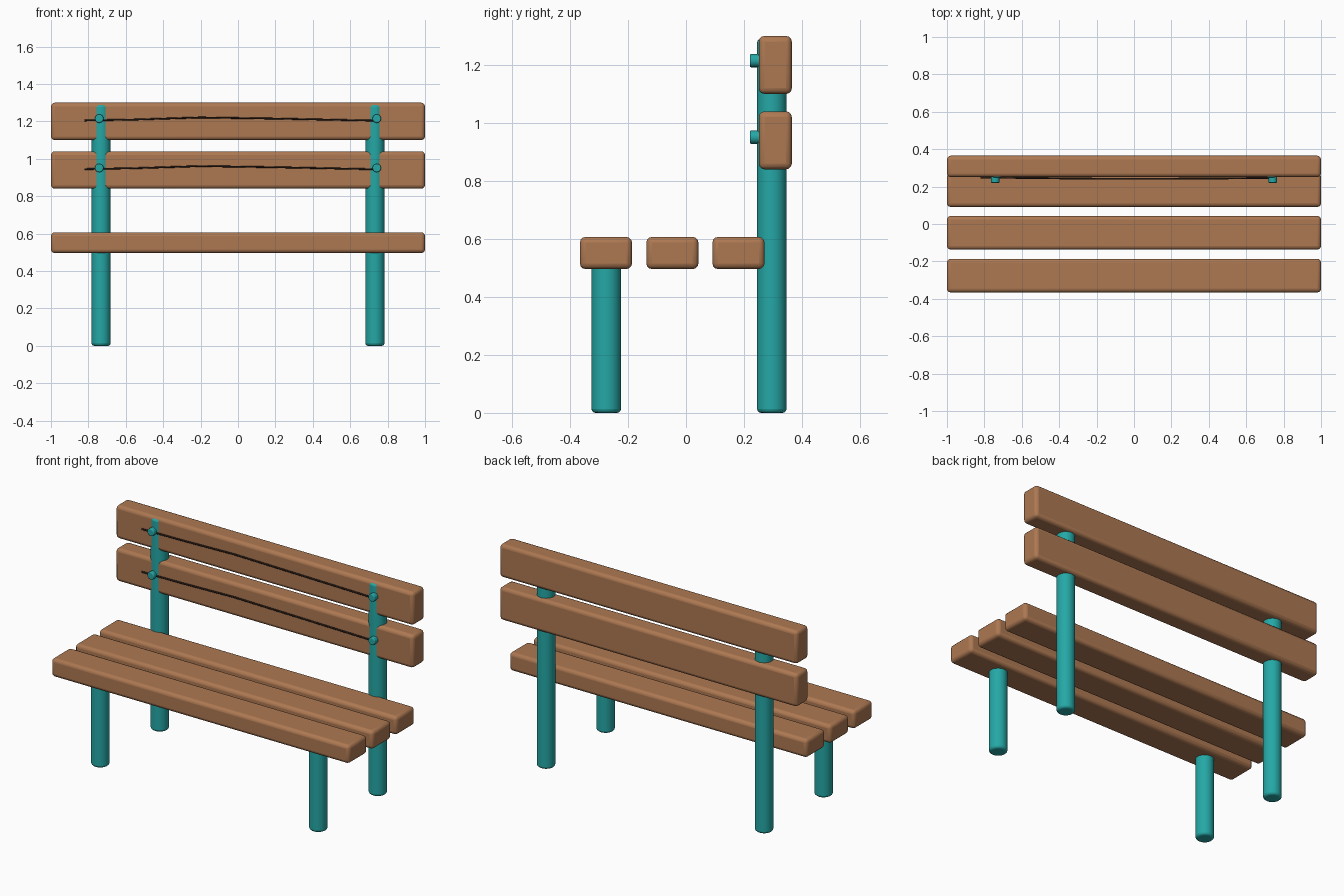
import bpy
import math

cube = bpy.data.objects.get("Cube")
if cube:
    bpy.data.objects.remove(cube, do_unlink=True)


def material(name, rgb):
    mat = bpy.data.materials.new(name)
    mat.use_nodes = True
    mat.diffuse_color = (*rgb, 1)
    bsdf = next(n for n in mat.node_tree.nodes if n.type == 'BSDF_PRINCIPLED')
    bsdf.inputs["Base Color"].default_value = (*rgb, 1)
    return mat


WOOD = material("warm wood", (0.42, 0.19, 0.085))
TEAL = material("teal metal", (0.018, 0.39, 0.38))
DARK = material("dark grain", (0.035, 0.018, 0.012))


def finish(obj, name, mat, bevel):
    """Name, colour, round the edges and shade smooth."""
    obj.name = name
    obj.data.materials.append(mat)
    mod = obj.modifiers.new("rounded edges", 'BEVEL')
    mod.width = bevel
    mod.segments = 3
    mod.limit_method = 'ANGLE'
    mod.angle_limit = math.radians(40)
    bpy.ops.object.shade_smooth_by_angle(angle=math.radians(40))


def plank(name, y0, y1, z0, z1):
    bpy.ops.mesh.primitive_cube_add(size=1, location=(0, (y0 + y1) / 2, (z0 + z1) / 2))
    obj = bpy.context.object
    obj.scale = (2, y1 - y0, z1 - z0)
    bpy.ops.object.transform_apply(location=False, rotation=False, scale=True)
    finish(obj, name, WOOD, 0.02)


def rod(name, radius, length, center, bevel, rotation=(0, 0, 0), sides=32):
    bpy.ops.mesh.primitive_cylinder_add(vertices=sides, radius=radius, depth=length,
                                        location=center, rotation=rotation)
    finish(bpy.context.object, name, TEAL, bevel)


def grain_line(name, z):
    """Thin dark line arching gently across a back plank."""
    points = [(-0.82, 0.249, -0.005), (-0.55, 0.246, 0), (-0.2, 0.242, 0.011),
              (0.2, 0.242, 0.005), (0.74, 0.246, -0.006)]
    curve = bpy.data.curves.new(name, 'CURVE')
    curve.dimensions = '3D'
    curve.bevel_depth = 0.005
    curve.bevel_resolution = 1
    curve.use_fill_caps = True
    spline = curve.splines.new('POLY')
    spline.points.add(len(points) - 1)
    for p, (x, y, dz) in zip(spline.points, points):
        p.co = (x, y, z + dz, 1)
    curve.materials.append(DARK)
    bpy.context.collection.objects.link(bpy.data.objects.new(name, curve))


# Seat planks
for name, y in (("front", -0.276), ("middle", -0.047), ("rear", 0.181)):
    plank(f"seat_plank_{name}", y - 0.09, y + 0.09, 0.496, 0.607)

# Backrest planks with grain lines
for name, z in (("lower", 0.94), ("upper", 1.2)):
    plank(f"back_plank_{name}", 0.251, 0.365, z - 0.1, z + 0.1)
    grain_line(f"grain_line_{name}", z + 0.01)

# Legs, back posts and bolts on both sides
for side, s in (("left", 1), ("right", -1)):
    rod(f"front_leg_{side}", 0.051, 0.55, (s * 0.732, -0.275, 0.275), 0.014)
    rod(f"back_post_{side}", 0.051, 1.29, (s * 0.732, 0.296, 0.645), 0.014)
    for level, z in (("lower", 0.951), ("upper", 1.215)):
        rod(f"bolt_{level}_{side}", 0.023, 0.05, (s * 0.742, 0.245, z), 0.005,
            (math.pi / 2, 0, 0), 16)
